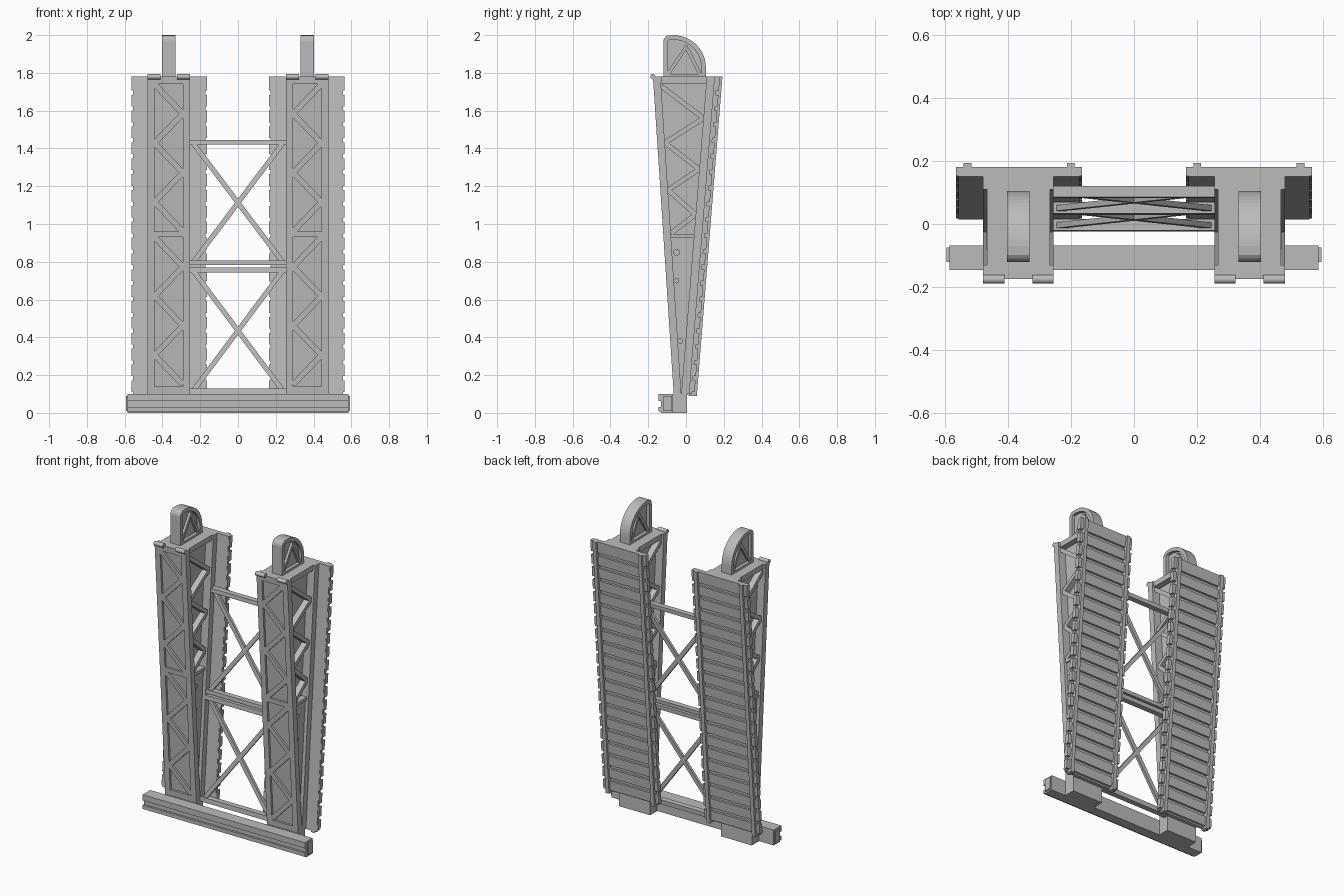
import bpy, bmesh, math
from mathutils import Vector

cube = bpy.data.objects.get("Cube")
if cube:
    bpy.data.objects.remove(cube, do_unlink=True)

grey = bpy.data.materials.new("plain grey")
grey.use_nodes = True
grey.diffuse_color = (0.5, 0.5, 0.5, 1)
grey.node_tree.nodes["Principled BSDF"].inputs["Base Color"].default_value = (0.5, 0.5, 0.5, 1)

CX = 0.367               # tower centre
X0, X1 = 0.255, 0.479    # tower sides
BOT, TOP = 0.1, 1.78


def front(z):
    return -0.065 - 0.11 * (z - BOT) / (TOP - BOT)


def rear(z):
    return -0.025 + 0.135 * (z - BOT) / (TOP - BOT)


def leaning(line):
    """Outline is (x, z); depth is measured back from a sloping line."""
    return lambda a, b, d: (a, line(b) + d, b)


def sideways(a, b, d):
    """Outline is (y, z); depth runs along x."""
    return (d, a, b)


def rect(a0, a1, b0, b1):
    return [(a0, b0), (a1, b0), (a1, b1), (a0, b1)]


def strip(p, q, w):
    p, q = Vector(p), Vector(q)
    n = (q - p).normalized().orthogonal() * w / 2
    return [p + n, q + n, q - n, p - n]


def disc(a, b, r, n=16):
    return [(a + r * math.cos(2 * math.pi * i / n), b + r * math.sin(2 * math.pi * i / n))
            for i in range(n)]


def part(name, prisms, place, mirror=True):
    """Joins prisms (outline, depth from, depth to) into one object."""
    bm = bmesh.new()
    for poly, lo, hi in prisms:
        a = [bm.verts.new(place(u, v, lo)) for u, v in poly]
        b = [bm.verts.new(place(u, v, hi)) for u, v in poly]
        bm.faces.new(a)
        bm.faces.new(b[::-1])
        for i in range(len(a)):
            j = (i + 1) % len(a)
            bm.faces.new((a[i], b[i], b[j], a[j]))
    bmesh.ops.recalc_face_normals(bm, faces=bm.faces)
    mesh = bpy.data.meshes.new(name)
    bm.to_mesh(mesh)
    bm.free()
    mesh.materials.append(grey)
    ob = bpy.data.objects.new(name, mesh)
    bpy.context.collection.objects.link(ob)
    if mirror:
        ob.modifiers.new("mirror", 'MIRROR')
    return ob


on_front, on_rear = leaning(front), leaning(rear)

# Front plate with raised frame and zigzag bracing
L, R = 0.292, 0.442
plate = [(rect(X0, X1, BOT, TOP), 0.014, 0.04),
         (rect(X0, L, BOT, TOP), 0, 0.014),
         (rect(R, X1, BOT, TOP), 0, 0.014),
         (rect(L, R, BOT, 0.14), 0, 0.014),
         (rect(L, R, 0.93, 0.96), 0, 0.014),
         (rect(L, R, 1.74, TOP), 0, 0.014)]
for z_top in (1.74, 0.93):
    for i in range(5):
        a, b = (R, L) if i % 2 == 0 else (L, R)
        plate.append((strip((a, z_top - 0.156 * i), (b, z_top - 0.156 * (i + 1)), 0.03), 0, 0.0135))
part("front_plate", plate, on_front)

# Rear flange
part("rear_flange", [(rect(X0, X1, BOT, TOP), 0, 0.04)], on_rear)

# Recessed side web, solid lower panel, braces and rivets
def wedge(z0, z1):
    return [(front(z0) + 0.039, z0), (rear(z0) + 0.001, z0),
            (rear(z1) + 0.001, z1), (front(z1) + 0.039, z1)]

def around(half):
    return CX - half, CX + half

web = [(wedge(BOT, 1.76), *around(0.06)),
       (wedge(BOT, 0.93), *around(0.09)),
       (wedge(0.925, 0.945), *around(0.1))]
levels = [1.73, 1.56, 1.43, 1.29, 1.18, 1.05, 0.95]
for i in range(6):
    ends = [(front(z) + 0.04, z) if (i + k) % 2 == 0 else (rear(z), z)
            for k, z in enumerate(levels[i:i + 2])]
    web.append((strip(*ends, 0.026), *around(0.098)))
for y, z, r in ((-0.05, 0.85, 0.018), (-0.05, 0.7, 0.014), (-0.03, 0.38, 0.014)):
    web.append((disc(y, z, r), *around(0.098)))
part("side_bracing", web, sideways)

# Tower cap and front hinge knuckles
cap = [(rect(-0.137, 0.115, 1.745, TOP), 0.266, 0.466),
       (rect(-0.165, -0.13, 1.75, TOP), X0, X1),
       (rect(0.11, 0.15, 1.75, TOP), X0, X1)]
for x in (X0, 0.411):
    cap.append((disc(-0.175, 1.78, 0.014), x, x + 0.067))
part("tower_cap", cap, sideways)

# Stepped ramp: backing sheet, slats and guide rails
ramp = [(rect(0.172, 0.557, BOT, TOP), 0.04, 0.056),
        (rect(0.188, 0.213, 0.09, TOP), 0.04, 0.083),
        (rect(0.515, 0.54, 0.09, TOP), 0.04, 0.083)]
pitch = (TOP - BOT) / 20
for i in range(20):
    z = BOT + pitch * i
    ramp.append((rect(0.165, 0.564, z + 0.01, z + pitch - 0.012), 0.042, 0.07))
ramp.append((rect(0.165, 0.564, TOP - 0.015, TOP), 0.042, 0.07))
part("stepped_ramp", ramp, on_rear)

# Rounded top wheel guard: rim, recessed web and spokes
def guard(inset):
    pts = [(-0.12 + inset, 1.77 + inset), (-0.12 + inset, 1.965)]
    pts += [(-0.085 + (0.035 - inset) * math.cos(t), 1.965 + (0.035 - inset) * math.sin(t))
            for t in (math.pi * (1 - k / 8) for k in range(1, 4))]
    pts += [(-0.07 + (0.175 - inset) * math.sin(t), 1.83 + (0.17 - inset) * math.cos(t))
            for t in (math.pi / 2 * k / 14 for k in range(15))]
    return pts + [(0.105 - inset, 1.77 + inset)]

outer, inner = guard(0), guard(0.024)
rim = [(inner, *around(0.015))]
for i in range(len(outer)):
    j = (i + 1) % len(outer)
    rim.append(([outer[i], outer[j], inner[j], inner[i]], *around(0.036)))
rim += [(strip((-0.1, 1.785), (0.005, 1.945), 0.018), *around(0.03)),
        (strip((0.005, 1.93), (0.075, 1.79), 0.018), *around(0.03))]
guard_ob = part("wheel_guard", rim, sideways)
bm = bmesh.new()
bm.from_mesh(guard_ob.data)
bmesh.ops.remove_doubles(bm, verts=bm.verts, dist=0.00001)
# drop the hidden partitions between rim segments
shared = {}
for f in bm.faces:
    shared.setdefault(frozenset(f.verts), []).append(f)
bmesh.ops.delete(bm, geom=[f for g in shared.values() if len(g) > 1 for f in g],
                 context='FACES_ONLY')
bmesh.ops.recalc_face_normals(bm, faces=bm.faces)
bm.to_mesh(guard_ob.data)
bm.free()

# Cross bracing between the towers
cross = []
for z0, z1 in ((1.42, 1.446), (0.782, 0.806), (0.742, 0.77), (0.098, 0.128)):
    cross.append((rect(-0.257, 0.257, z0, z1), 0.002, 0.038))
for z0, z1 in ((0.8, 1.425), (0.12, 0.75)):
    for s in (-1, 1):
        cross.append((strip((-0.235 * s, z0), (0.235 * s, z1), 0.026), 0.01, 0.028))
part("cross_bracing", cross, on_rear, mirror=False)

# Base beam with grooved front, end pegs and feet
part("base_beam", [(rect(-0.133, -0.068, 0, 0.1), -0.585, 0.585),
                   (rect(-0.146, -0.13, 0.007, 0.032), -0.585, 0.585),
                   (rect(-0.146, -0.13, 0.062, 0.1), -0.585, 0.585),
                   (rect(-0.12, -0.075, 0.01, 0.09), -0.594, 0.594)], sideways, mirror=False)
part("foot_block", [(rect(-0.07, 0.006, 0, 0.102), X0, X1)], sideways)

# Smooth the round parts
bpy.ops.object.select_all(action='DESELECT')
for name in ("wheel_guard", "tower_cap"):
    ob = bpy.data.objects[name]
    ob.select_set(True)
    bpy.context.view_layer.objects.active = ob
bpy.ops.object.shade_smooth_by_angle(angle=math.radians(30))
